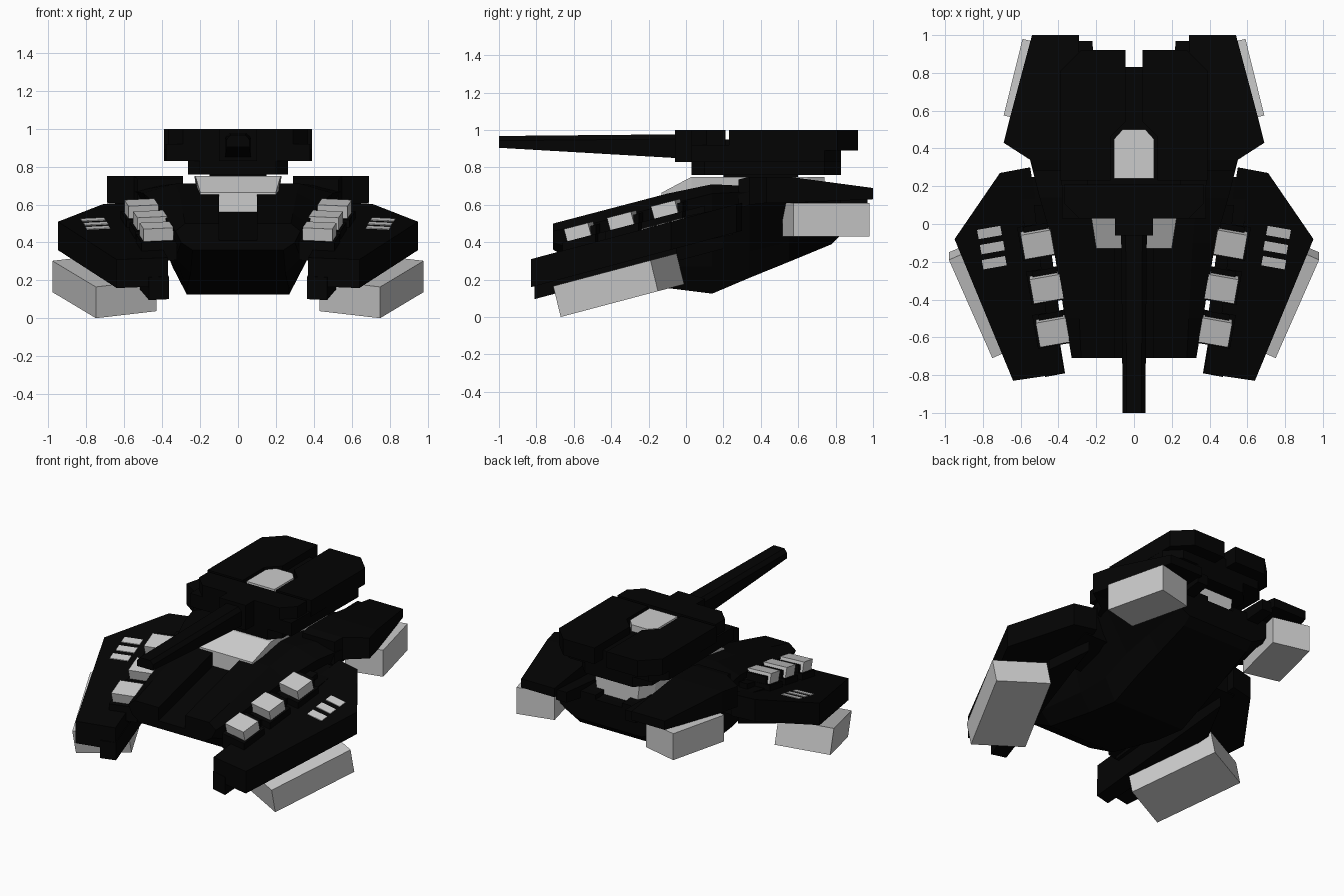
import bpy, bmesh
from math import radians
from mathutils import Vector, Matrix

if "Cube" in bpy.data.objects:
    bpy.data.objects.remove(bpy.data.objects["Cube"])

black = bpy.data.materials.new("black_armour")
black.diffuse_color = (0.001, 0.001, 0.001, 1)
black.use_nodes = True
black.node_tree.nodes["Principled BSDF"].inputs["Base Color"].default_value = black.diffuse_color


def finish(name, bm, dark, mirror):
    bmesh.ops.recalc_face_normals(bm, faces=bm.faces)
    me = bpy.data.meshes.new(name)
    bm.to_mesh(me)
    bm.free()
    ob = bpy.data.objects.new(name, me)
    bpy.context.collection.objects.link(ob)
    if dark:
        me.materials.append(black)
    if mirror:
        ob.modifiers.new("mirror", 'MIRROR').use_mirror_merge = False
    return ob


def loft(name, rings, dark=True, mirror=False):
    """Join rings of 3D points and close both ends."""
    bm = bmesh.new()
    vs = [[bm.verts.new(p) for p in r] for r in rings]
    n = len(vs[0])
    for a, b in zip(vs, vs[1:]):
        for i in range(n):
            j = (i + 1) % n
            bm.faces.new((a[i], a[j], b[j], b[i]))
    bm.faces.new(vs[0])
    bm.faces.new(vs[-1])
    return finish(name, bm, dark, mirror)


def prism(name, pts, z, h, slope=0, shift=0, dark=True, mirror=True):
    """Plan outline extruded upward; the base plane is z + slope * y."""
    low = [(x, y, z + slope * y) for x, y in pts]
    top = [(x, y + shift, c + h) for x, y, c in low]
    return loft(name, [low, top], dark, mirror)


def rect(cx, cy, w, d, yaw=0):
    m = Matrix.Rotation(radians(yaw), 2)
    out = []
    for sx, sy in ((-1, -1), (1, -1), (1, 1), (-1, 1)):
        v = m @ Vector((sx * w / 2, sy * d / 2))
        out.append((cx + v.x, cy + v.y))
    return out


def both(pts):
    return pts + [(-x, y) for x, y in reversed(pts)]


def slabs(name, secs):
    """Mirrored slab from sections (y, inner x, outer x, bottom z, top z)."""
    loft(name, [[(a, y, b), (c, y, b), (c, y, t), (a, y, t)]
                for y, a, c, b, t in secs], mirror=True)


# Hull: keel, chine, shoulder, deck edge and centre trough at each station
rings = []
for y, zb, wb, zm, wm, ze, we, zt, wt, d in (
        (-.71, .36, .24, .40, .30, .46, .33, .50, .28, .09),
        (-.50, .24, .25, .32, .33, .50, .365, .555, .29, .09),
        (-.10, .155, .27, .27, .345, .60, .43, .66, .31, .09),
        (.14, .125, .27, .27, .345, .66, .50, .71, .33, .09),
        (.34, .21, .27, .35, .345, .67, .55, .70, .42, .05),
        (.55, .295, .26, .40, .34, .62, .53, .65, .41, .03),
        (.78, .39, .25, .45, .33, .60, .50, .63, .40, .03),
        (.83, .44, .25, .48, .33, .60, .48, .63, .40, .03)):
    half = [(wb, zb), (wm, zm), (we, ze), (wt, zt), (.1, zt), (.1, zt - d)]
    rings.append([(x, y, z) for x, z in both(half)])
loft("hull", rings)

# Rear fenders and their inner filler
slabs("rear_fender", [(.28, .29, .53, .58, .735), (.34, .29, .55, .6, .75),
                      (.43, .29, .69, .61, .75), (.55, .29, .66, .61, .75),
                      (1.0, .29, .54, .63, .69)])
slabs("rear_fender_filler", [(.6, .2, .3, .55, .65), (.97, .22, .3, .6, .67)])

# Front fenders with keel block, inner rail and arm to the hull
prism("front_fender", [(.55, .30), (.71, .27), (.95, -.08), (.64, -.83), (.37, -.79)],
      .381, .15, .267)
prism("fender_keel", [(.365, -.79), (.47, -.81), (.64, -.05), (.53, .2)],
      .312, .12, .267)
prism("fender_rail", [(.375, -.62), (.45, -.62), (.53, .1), (.47, .1)], .45, .12, .26)
prism("fender_arm", [(.3, -.05), (.58, -.05), (.6, .25), (.3, .25)], .39, .15, .2)

# Grey track pods
prism("front_track", [(.75, -.67), (.98, -.15), (.66, -.01), (.43, -.53)],
      .178, .165, .265, -.04, dark=False)
prism("rear_track", [(.69, .575), (.59, .98), (.345, .92), (.445, .515)],
      .43, .18, dark=False)

# Launcher boxes in black cradles
for i, (x, y) in enumerate(((.51, -.09), (.463, -.325), (.43, -.555)), 1):
    prism(f"launcher_{i}", rect(x, y, .16, .13, -10), .56, .075, .26, -.02, dark=False)
    prism(f"launcher_cradle_{i}", rect(x, y, .19, .18, -10), .47, .1, .26)
    prism(f"launcher_back_{i}", rect(x + .012, y + .07, .13, .03, -10), .53, .09, .26)

# Fender vents
for i, (x, y) in enumerate(((.765, -.045), (.75, -.125), (.74, -.205)), 1):
    prism(f"vent_{i}", rect(x, y, .125, .05, -10), .52, .015, .267, dark=False)

# Grey turret ring with sloping nose
loft("turret_ring", [[(-w, y, b), (w, y, b), (v, y, t), (-v, y, t)]
                     for y, w, v, b, t in ((-.13, .2, .2, .56, .665),
                                           (.03, .2, .225, .6, .75),
                                           (.65, .21, .23, .6, .75),
                                           (.74, .15, .17, .6, .75))], dark=False)
prism("turret_neck", rect(0, .4, .3, .4), .74, .03, mirror=False)

# Turret base, skirt, mantlet and raised armour halves
prism("turret_base", both([(.2, .03), (.265, .1), (.265, .74), (.18, .83)]),
      .76, .13, mirror=False)
prism("turret_skirt", both([(.38, .03), (.39, .74), (.3, .83)]), .83, .09, mirror=False)
prism("turret_core", rect(0, .43, .5, .8), .9, .05, mirror=False)
prism("gun_mantlet", rect(0, .075, .2, .27), .83, .17, mirror=False)
prism("turret_front_armour", [(.09, .03), (.29, .03), (.37, .11), (.37, .21), (.09, .21)],
      .9, .1)
prism("turret_rear_armour", [(.125, .23), (.125, .46), (.045, .54), (.045, .92), (.28, .92),
                             (.39, .81), (.39, .23)], .89, .11)

# Hatch
prism("hatch", both([(.105, .24), (.105, .45), (.06, .5)]), .94, .055,
      dark=False, mirror=False)

# Gun barrel
loft("gun_barrel", [[(x, y, z) for x, z in both([(w, b), (w, t - .025), (w * .65, t)])]
                    for y, w, b, t in ((-1, .06, .905, .968), (-.05, .068, .85, .977),
                                       (.15, .068, .85, .977))])
